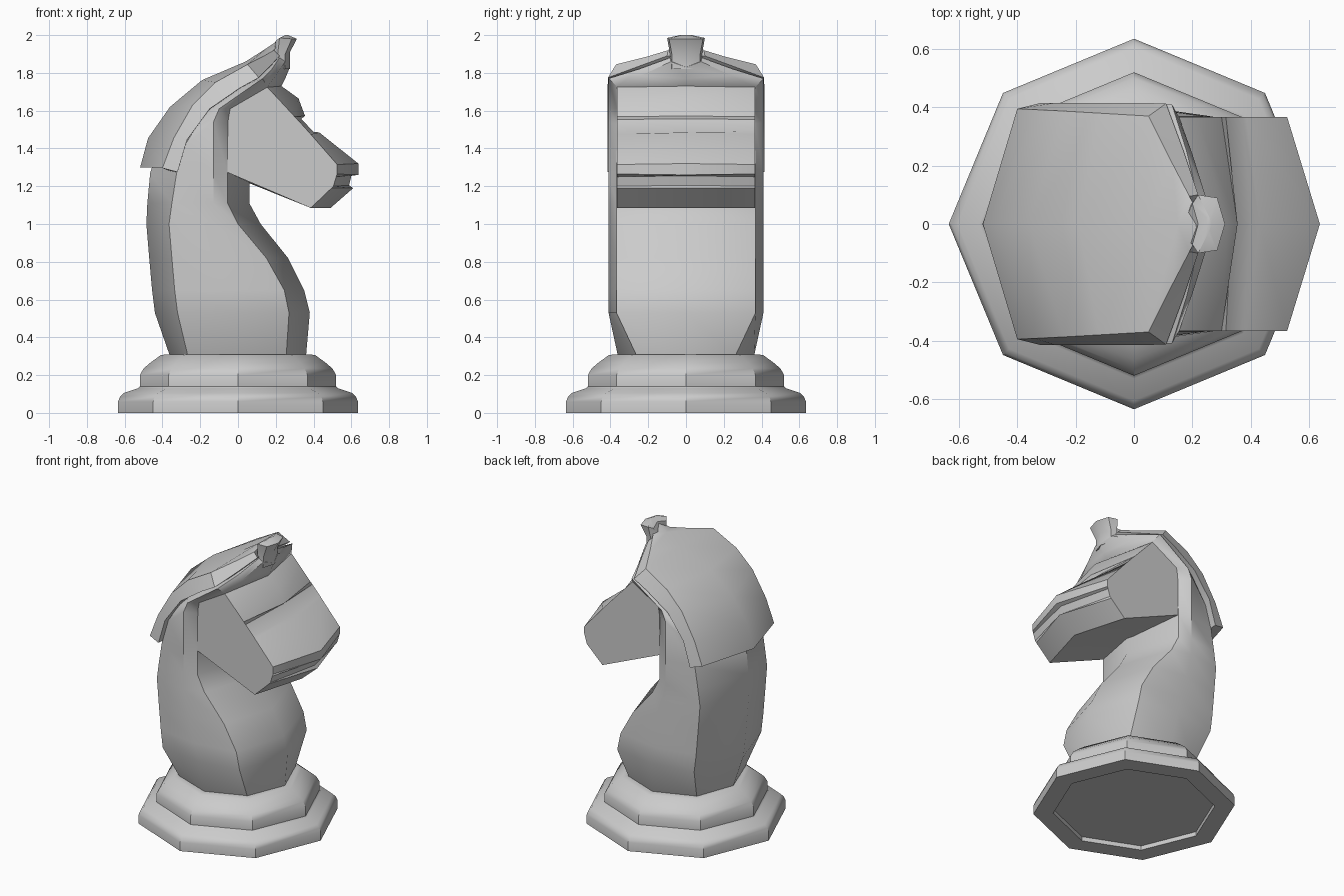
import bpy, bmesh, math


def finish(name, bm, angle):
    bmesh.ops.remove_doubles(bm, verts=bm.verts, dist=0.0005)
    bmesh.ops.recalc_face_normals(bm, faces=bm.faces)
    me = bpy.data.meshes.new(name)
    bm.to_mesh(me)
    bm.free()
    ob = bpy.data.objects.new(name, me)
    bpy.context.collection.objects.link(ob)
    bpy.ops.object.select_all(action='DESELECT')
    ob.select_set(True)
    bpy.context.view_layer.objects.active = ob
    bpy.ops.object.shade_smooth_by_angle(angle=math.radians(angle))
    return ob


def loft(name, rings, angle=38):
    """Skin a list of closed rings and cap both ends."""
    bm = bmesh.new()
    loops = [[bm.verts.new(p) for p in r] for r in rings]
    n = len(loops[0])
    for a, b in zip(loops, loops[1:]):
        for i in range(n):
            j = (i + 1) % n
            bm.faces.new((a[i], a[j], b[j], b[i]))
    bm.faces.new(loops[0])
    bm.faces.new(loops[-1])
    return finish(name, bm, angle)


def mirrored(first, sides, last):
    """Ring from two centre points (x, z) and side points (x, y, z)."""
    left = [(x, -y, z) for x, y, z in reversed(sides)]
    return [(first[0], 0, first[1]), *sides, (last[0], 0, last[1]), *left]


# Octagonal stepped base with a shallow recess underneath
profile = [(.51, .03), (.51, 0), (.635, 0), (.635, .06), (.625, .085), (.605, .105),
           (.53, .13), (.52, .14), (.52, .20), (.50, .235), (.465, .265),
           (.41, .305), (.38, .31)]
loft("base", [[(r * math.cos(k * math.pi / 4), r * math.sin(k * math.pi / 4), z)
               for k in range(8)] for r, z in profile], 36)

# Neck: straight sections (z, back, back edge, middle, front edge, front)
rings = []
for z, b, be, m, fe, f, ye, ym in [
        (.30, -.36, -.265, 0, .255, .36, .26, .36),
        (.53, -.44, -.32, -.02, .27, .38, .368, .41),
        (.65, -.455, -.335, -.05, .245, .35, .368, .41),
        (.82, -.47, -.35, -.09, .15, .265, .368, .41),
        (1.0, -.485, -.365, -.13, 0, .12, .368, .41),
        (1.11, -.48, -.35, -.13, -.055, .06, .368, .41),
        (1.27, -.465, -.325, -.13, -.055, .06, .368, .41)]:
    rings.append(mirrored((b, z), [(be, ye, z), (m, ym, z), (fe, ye, z)], (f, z)))
# Neck: tilted sections bending over into the brow
rings += [
    mirrored((-.40, 1.48), [(-.28, .37, 1.42), (-.13, .41, 1.54), (-.055, .365, 1.53)], (.06, 1.50)),
    mirrored((-.30, 1.60), [(-.19, .37, 1.56), (-.10, .41, 1.61), (-.04, .365, 1.61)], (.08, 1.58)),
    mirrored((-.05, 1.75), [(.03, .37, 1.73), (.13, .41, 1.77), (.155, .365, 1.725)], (.225, 1.72)),
    mirrored((.08, 1.82), [(.12, .24, 1.80), (.18, .25, 1.82), (.20, .24, 1.785)], (.25, 1.77)),
    mirrored((.17, 1.88), [(.18, .06, 1.88), (.22, .085, 1.88), (.25, .08, 1.86)], (.275, 1.83)),
]
loft("neck", rings)

# Forelock tuft at the top
loft("forelock", [
    mirrored((.15, 1.82), [(.17, .06, 1.82), (.20, .09, 1.82), (.25, .075, 1.82)], (.275, 1.82)),
    mirrored((.17, 1.90), [(.19, .06, 1.90), (.21, .085, 1.90), (.25, .075, 1.90)], (.275, 1.91)),
    mirrored((.22, 1.985), [(.20, .07, 1.97), (.22, .10, 1.985), (.285, .09, 1.98)], (.312, 1.98)),
    mirrored((.25, 2.0), [(.25, .02, 2.0), (.255, .03, 2.0), (.26, .02, 2.0)], (.265, 2.0)),
])

# Mane shell: spine, outer edge, side edge, y of each edge
mane = []
for spine, outer, side, yo, ys in [
        ((-.518, 1.30), (-.40, 1.296), (-.32, 1.275), .395, .415),
        ((-.476, 1.455), (-.34, 1.455), (-.27, 1.445), .392, .415),
        ((-.36, 1.62), (-.24, 1.63), (-.15, 1.61), .387, .415),
        ((-.19, 1.762), (-.12, 1.75), (.01, 1.72), .38, .415),
        ((.04, 1.86), (.05, 1.845), (.11, 1.775), .37, .413),
        ((.15, 1.93), (.13, 1.885), (.17, 1.835), .21, .25),
        ((.24, 1.99), (.19, 1.92), (.22, 1.89), .095, .10)]:
    mane.append(mirrored(spine, [(outer[0], yo, outer[1]), (side[0], ys, side[1])],
                         (side[0], side[1] - .01)))
loft("mane", mane)

# Head: centre profile stands proud of the flat cheek profile (cx, cz, sx, sz)
head = [(.0, 1.24, -.06, 1.275), (.49, 1.085, .385, 1.085), (.61, 1.19, .495, 1.19),
        (.588, 1.205, .505, 1.20), (.60, 1.255, .52, 1.25), (.637, 1.26, .525, 1.265),
        (.637, 1.32, .525, 1.315), (.43, 1.485, .385, 1.475), (.40, 1.487, .372, 1.49),
        (.335, 1.557, .315, 1.553), (.355, 1.572, .30, 1.568), (.32, 1.665, .215, 1.66),
        (.23, 1.73, .155, 1.724), (.0, 1.60, -.05, 1.605)]
loft("head", [[(p[2], -.366, p[3]) for p in head],
              [(p[0], 0, p[1]) for p in head],
              [(p[2], .366, p[3]) for p in head]])
